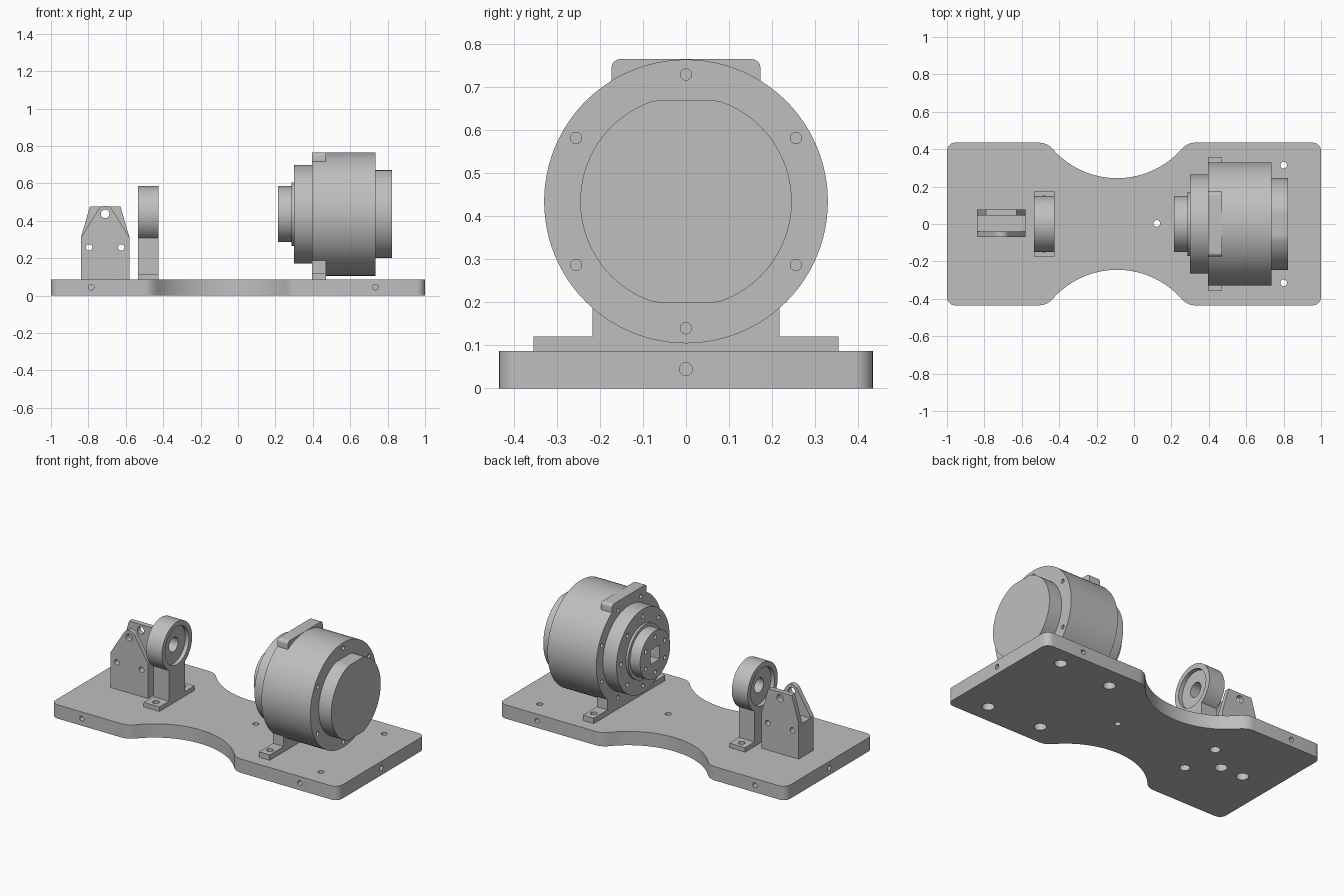
import bpy, bmesh, math
from mathutils import Vector

if "Cube" in bpy.data.objects:
    bpy.data.objects.remove(bpy.data.objects["Cube"])

GREY = bpy.data.materials.new("plain_grey")
GREY.diffuse_color = (0.52, 0.52, 0.52, 1)
GREY.use_nodes = True
GREY.node_tree.nodes["Principled BSDF"].inputs["Base Color"].default_value = GREY.diffuse_color
AXIS_Z = 0.435


def make(name, bm):
    bmesh.ops.recalc_face_normals(bm, faces=bm.faces)
    me = bpy.data.meshes.new(name)
    bm.to_mesh(me)
    bm.free()
    ob = bpy.data.objects.new(name, me)
    bpy.context.collection.objects.link(ob)
    me.materials.append(GREY)
    return ob


def prism(name, pts, lo, hi, axis):
    """Extrude a 2D outline along x (y,z points), y (x,z points) or z (x,y points)."""
    def place(p, h):
        return {"x": (h, p[0], p[1]), "y": (p[0], h, p[1]), "z": (p[0], p[1], h)}[axis]
    bm = bmesh.new()
    a = [bm.verts.new(place(p, lo)) for p in pts]
    b = [bm.verts.new(place(p, hi)) for p in pts]
    bm.faces.new(a)
    bm.faces.new(b)
    for i in range(len(pts)):
        j = (i + 1) % len(pts)
        bm.faces.new((a[i], a[j], b[j], b[i]))
    return make(name, bm)


def arc(cx, cy, r, a0, a1, n):
    return [(cx + r * math.cos(math.radians(a0 + (a1 - a0) * i / n)),
             cy + r * math.sin(math.radians(a0 + (a1 - a0) * i / n))) for i in range(n + 1)]


def rect(a0, a1, b0, b1):
    return [(a0, b0), (a1, b0), (a1, b1), (a0, b1)]


def lathe(name, profile, closed=False, n=96):
    """Turn (x, radius) points around the shaft axis."""
    bm = bmesh.new()
    rings = [[bm.verts.new((x, r * math.cos(2 * math.pi * k / n),
                            AXIS_Z + r * math.sin(2 * math.pi * k / n)))
              for k in range(n)] for x, r in profile]
    pairs = list(zip(rings, rings[1:]))
    if closed:
        pairs.append((rings[-1], rings[0]))
    else:
        bm.faces.new(rings[0])
        bm.faces.new(rings[-1])
    for p, q in pairs:
        for k in range(n):
            m = (k + 1) % n
            bm.faces.new((p[k], p[m], q[m], q[k]))
    return make(name, bm)


def boolean(ob, other, op):
    """Apply a boolean and remove the helper."""
    mod = ob.modifiers.new("bool", "BOOLEAN")
    mod.operation, mod.solver, mod.object = op, "EXACT", other
    dg = bpy.context.evaluated_depsgraph_get()
    ob.data = bpy.data.meshes.new_from_object(ob.evaluated_get(dg))
    ob.modifiers.clear()
    bpy.data.objects.remove(other)


def drill(ob, axis, r, lo, hi, centres):
    """Cut round holes along an axis, between two depths."""
    for c in centres:
        boolean(ob, prism("cutter", arc(*c, r, 0, 345, 23), lo, hi, axis), "DIFFERENCE")


def bolt_circle(r, n, start):
    return [(r * math.cos(math.radians(start + 360 * i / n)),
             AXIS_Z + r * math.sin(math.radians(start + 360 * i / n))) for i in range(n)]


# Base plate: rounded rectangle with a scooped waist on both long sides
def fillet(a, corner, b, n=6):
    a, c, b = Vector(a), Vector(corner), Vector(b)
    return [tuple(a * (1 - t) ** 2 + c * 2 * t * (1 - t) + b * t * t)
            for t in [i / n for i in range(n + 1)]]


R, YC, XC = 0.459, 0.704, -0.09
waist = arc(XC, YC, R, -44, -136, 36)
back = (arc(0.955, 0.39, 0.045, 0, 90, 6)
        + fillet((0.325, 0.435), (0.28, 0.435), waist[0]) + waist[1:-1]
        + fillet(waist[-1], (-0.46, 0.435), (-0.505, 0.435))
        + arc(-0.955, 0.39, 0.045, 90, 180, 6))
base = prism("base_plate", back + [(x, -y) for x, y in reversed(back)], 0, 0.087, "z")
corner_holes = [(0.80, s * 0.315) for s in (-1, 1)]
bracket_holes = [(0.433, s * 0.30) for s in (-1, 1)]
support_holes = [(-0.48, s * 0.132) for s in (-1, 1)]
drill(base, "z", 0.018, -0.1, 0.2, corner_holes + [(0.122, 0.003)])
drill(base, "z", 0.036, -0.1, 0.045, corner_holes + bracket_holes + [(-0.635, 0), (-0.79, 0)])
drill(base, "z", 0.03, -0.1, 0.045, support_holes)
for s in (-1, 1):
    drill(base, "y", 0.015, s * 0.37, s * 0.5, [(-0.785, 0.045), (0.735, 0.045)])
    drill(base, "x", 0.015, s * 0.93, s * 1.1, [(0, 0.045)])

# Motor body with stepped nose and drive hub
motor = lathe("motor_body", [(0.215, 0.15), (0.285, 0.15), (0.285, 0.17), (0.30, 0.17),
                             (0.30, 0.264), (0.395, 0.264), (0.395, 0.33), (0.735, 0.33)])
drill(motor, "x", 0.013, 0.70, 0.8, bolt_circle(0.295, 6, 30))
drill(motor, "x", 0.012, 0.35, 0.425, bolt_circle(0.298, 8, 22.5))
drill(motor, "x", 0.013, 0.25, 0.33, bolt_circle(0.218, 8, 0))
drill(motor, "x", 0.013, 0.15, 0.25, bolt_circle(0.11, 6, 30))
boolean(motor, prism("cutter", rect(-0.045, 0.045, AXIS_Z - 0.045, AXIS_Z + 0.045),
                     0.1, 0.28, "x"), "DIFFERENCE")

# Rear cap with flats on top and bottom
cap = lathe("motor_rear_cap", [(0.73, 0.246), (0.823, 0.246)])
for v in cap.data.vertices:
    v.co.z = max(AXIS_Z - 0.235, min(AXIS_Z + 0.235, v.co.z))

# Motor bracket: column, feet and top lug
bracket = prism("motor_bracket", [(-0.355, 0.087), (0.355, 0.087), (0.355, 0.121), (0.217, 0.121),
                                  (0.217, 0.22), (-0.217, 0.22), (-0.217, 0.121), (-0.355, 0.121)],
                0.395, 0.47, "x")
boolean(bracket, prism("cutter", arc(0, AXIS_Z, 0.328, 0, 356.25, 95), 0.3, 0.6, "x"), "DIFFERENCE")
drill(bracket, "z", 0.02, 0, 0.15, bracket_holes)
lug = prism("motor_top_lug", [(-0.173, 0.69), (0.173, 0.69)] + arc(0.153, 0.746, 0.02, 0, 90, 6)
            + arc(-0.153, 0.746, 0.02, 90, 180, 6), 0.395, 0.47, "x")
boolean(lug, prism("cutter", arc(0, AXIS_Z, 0.328, 0, 356.25, 95), 0.3, 0.6, "x"), "DIFFERENCE")

# Bearing ring with recessed faces and a shaft bore
lathe("bearing_ring", [(-0.535, 0.15), (-0.535, 0.118), (-0.51, 0.118), (-0.51, 0.045),
                       (-0.45, 0.045), (-0.45, 0.118), (-0.425, 0.118), (-0.425, 0.15)], True, 64)

# Bearing support: column with two feet
support = prism("bearing_support", [(-0.175, 0.087), (0.175, 0.087), (0.175, 0.115), (0.08, 0.115),
                                    (0.08, 0.33), (-0.08, 0.33), (-0.08, 0.115), (-0.175, 0.115)],
                -0.535, -0.425, "x")
boolean(support, prism("cutter", arc(0, AXIS_Z, 0.149, 0, 354.375, 63), -0.7, -0.3, "x"), "DIFFERENCE")
drill(support, "z", 0.02, 0, 0.15, support_holes)

# Clevis: solid foot, one rounded cheek and one square-topped cheek
X = -0.71
low = [(X - 0.13, 0.087), (X + 0.13, 0.087), (X + 0.13, 0.31)]
block = prism("clevis_block", rect(X - 0.13, X + 0.13, 0.087, 0.30), -0.04, 0.045, "y")
front = prism("clevis_front_cheek", low + arc(X, 0.437, 0.043, 32, 148, 14) + [(X - 0.13, 0.31)],
              -0.07, -0.04, "y")
rear = prism("clevis_rear_cheek", low + [(X + 0.082, 0.475), (X - 0.082, 0.475), (X - 0.13, 0.31)],
             0.045, 0.077, "y")
for part in (block, front, rear):
    drill(part, "y", 0.017, -0.2, 0.2, [(X - 0.086, 0.257), (X + 0.086, 0.257)])
    if part is not block:
        drill(part, "y", 0.023, -0.2, 0.2, [(X, 0.437)])

# Smooth curved walls, keep machined edges sharp
for ob in bpy.context.scene.objects:
    bpy.ops.object.select_all(action="DESELECT")
    ob.select_set(True)
    bpy.context.view_layer.objects.active = ob
    bpy.ops.object.shade_smooth_by_angle(angle=math.radians(25))
